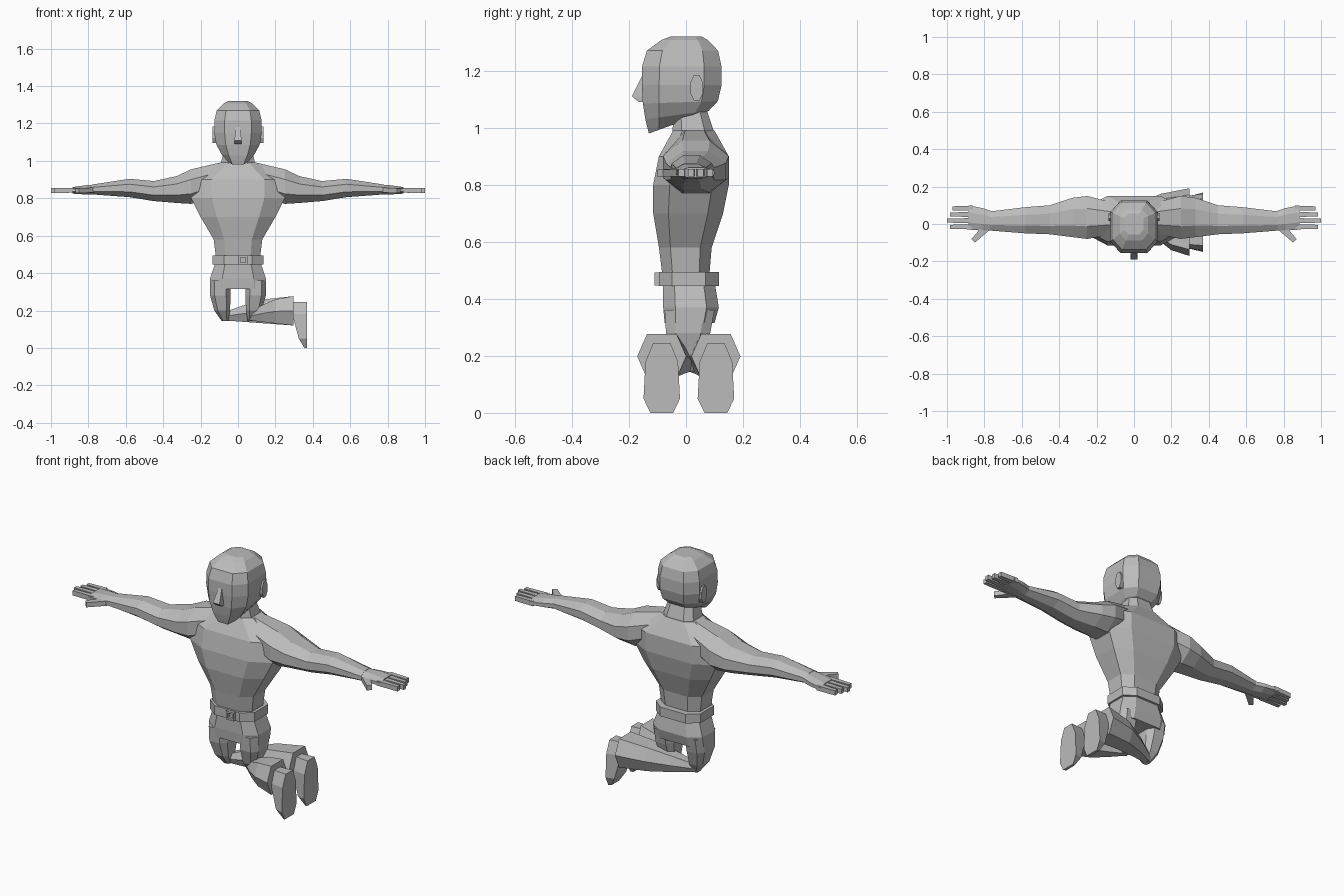
import bpy
import bmesh
import math
from mathutils import Vector

if "Cube" in bpy.data.objects:
    bpy.data.objects.remove(bpy.data.objects["Cube"], do_unlink=True)

GREY = (.5, .5, .5, 1)
clay = bpy.data.materials.new("plain grey")
clay.use_nodes = True
clay.diffuse_color = GREY
clay.node_tree.nodes["Principled BSDF"].inputs["Base Color"].default_value = GREY


def outline(sides, squareness=1):
    """Regular outline, scaled to touch the unit square and pushed towards it."""
    points = []
    for i in range(sides):
        angle = math.tau * (i + .5) / sides
        u, v = math.cos(angle), math.sin(angle)
        reach = max(abs(u), abs(v))
        pull = [math.copysign(abs(c / reach) ** squareness, c) for c in (u, v)]
        points.append(pull)
    return points


SQUARE = outline(4)
OCTAGON = outline(8)
BOXY = outline(8, .65)
HEXAGON = [(1, 0), (.6, 1), (-.6, 1), (-1, 0), (-.6, -1), (.6, -1)]


def mix(start, end, t):
    return start + (end - start) * t


def between(low, high, side):
    """Map side -1..1 onto low..high."""
    return mix(low, high, (side + 1) / 2)


def level(z, half_width, front, back, middle=0, back_rise=0, shape=BOXY):
    """Horizontal cross-section, optionally tilted up towards the back."""
    return [(middle + u * half_width, between(front, back, v),
             z + between(0, back_rise, v)) for u, v in shape]


def slice_x(x, front, back, bottom, top, shape=OCTAGON):
    """Upright cross-section facing along x."""
    return [(x, between(front, back, u), between(bottom, top, v)) for u, v in shape]


def loft(name, rings, mirrored=False):
    """Skin the cross-sections into a closed part with flat faces."""
    bm = bmesh.new()
    rows = [[bm.verts.new(point) for point in ring] for ring in rings]
    for lower, upper in zip(rows, rows[1:]):
        for i in range(len(lower)):
            bm.faces.new((lower[i - 1], lower[i], upper[i], upper[i - 1]))
    bm.faces.new(rows[0])
    bm.faces.new(rows[-1])
    bmesh.ops.recalc_face_normals(bm, faces=bm.faces)
    mesh = bpy.data.meshes.new(name)
    bm.to_mesh(mesh)
    bm.free()
    mesh.materials.append(clay)
    part = bpy.data.objects.new(name, mesh)
    bpy.context.collection.objects.link(part)
    if mirrored:
        part.modifiers.new("both sides", "MIRROR")


def box(name, centre, half):
    x, y, z = centre
    width, depth, height = half
    loft(name, [level(z + side * height, width, y - depth, y + depth, x, shape=SQUARE)
                for side in (-1, 1)])


def digit(name, start, end, base_width, tip_width, thickness):
    """Tapered finger lying in the horizontal plane, on both hands."""
    start, end = Vector(start), Vector(end)
    up = Vector((0, 0, thickness / 2))
    across = (end - start).cross(up).normalized()
    rings = [[point + across * u * width / 2 + up * v for u, v in SQUARE]
             for point, width in ((start, base_width), (end, tip_width))]
    loft(name, rings, mirrored=True)


# Torso widening from the waist to the shoulders, and neck
loft("torso", [
    level(.46, .115, -.08, .08),
    level(.58, .13, -.095, .09),
    level(.7, .2, -.115, .13),
    level(.8, .25, -.115, .15),
    level(.9, .25, -.095, .15),
    level(.99, .1, -.045, .1)])
loft("neck", [level(.95, .1, -.05, .11), level(1.1, .065, -.04, .06)])

# Head: rounded crown above, tapered jaw rising to the nape below
head_rings = []
for step in range(9):
    t = math.sin(math.pi * (step - 4) / 8)
    if t > 0:
        bulge, front_pull, back_pull, rise = t ** 5, .1, .07, 0
    else:
        bulge, front_pull, back_pull, rise = t * t, .025, .09, .06
    head_rings.append(level(
        z=1.15 + .17 * t,
        half_width=.127 * (1 - .6 * bulge),
        front=-.155 + front_pull * bulge,
        back=.125 - back_pull * bulge,
        back_rise=rise * bulge))
loft("head", head_rings)

# Nose wedge and ears
loft("nose", [level(z, width, front, -.13, shape=SQUARE) for z, width, front in (
    (1.18, .01, -.155), (1.11, .02, -.19), (1.09, .02, -.165))])
loft("ears", [slice_x(x, .015, .06, 1.095, 1.185) for x in (.1, .137)], mirrored=True)

# Belt with an open square buckle
loft("belt", [level(z, .135, -.095, .115) for z in (.445, .495)])
for side in (-1, 1):
    offset = side * .018
    box("buckle_upright", (.027 + offset, -.1, .47), (.005, .01, .023))
    box("buckle_crossbar", (.027, -.1, .47 + offset), (.023, .01, .005))

# Hips and thighs, tapering to the knees
loft("hips", [
    level(.46, .12, -.08, .1),
    level(.37, .15, -.08, .115),
    level(.315, .15, -.075, .1)])
loft("thighs", [
    level(.36, .055, -.075, .1, middle=.094),
    level(.28, .055, -.07, .085, middle=.094),
    level(.2, .042, -.045, .06, middle=.085),
    level(.145, .018, -.005, .03, middle=.07)], mirrored=True)

# Outstretched arms and palms
loft("arms", [
    slice_x(.1, -.05, .11, .82, .99),
    slice_x(.25, -.08, .15, .77, .955),
    slice_x(.33, -.07, .14, .775, .918),
    slice_x(.45, -.055, .1, .785, .892),
    slice_x(.58, -.05, .09, .806, .904),
    slice_x(.77, -.035, .067, .82, .875)], mirrored=True)
loft("palms", [
    slice_x(.75, -.035, .065, .82, .875),
    slice_x(.81, -.035, .085, .82, .87),
    slice_x(.885, -.03, .1, .825, .86)], mirrored=True)

# Fingers, the second one longest, and thumbs angled forwards
for i, name in enumerate(("index", "middle", "ring", "little")):
    y = -.015 + i * .033
    tip = 1 - .015 * abs(i - 1)
    digit(name + "_fingers", (.86, y, .843), (tip, y, .842), .028, .021, .026)
digit("thumbs", (.78, -.01, .845), (.86, -.09, .84), .045, .026, .026)

# Lower legs folded to the same side, each swelling from knee to ankle
for side, knee, ankle_y in (("left", .05, -.085), ("right", -.09, .105)):
    shin = []
    for t in (0, .3, .6, 1):
        swell = math.sin(t * math.pi / 2)
        y = mix(.015, ankle_y, swell)
        spread = mix(.02, .086, swell)
        shin.append(slice_x(mix(knee, .297, t), y - spread, y + spread,
                            mix(.148, .12, t), mix(.185, .277, swell), HEXAGON))
    loft(side + "_shin", shin)

    # Foot with its flat sole facing sideways and toes pointing down
    loft(side + "_foot", [
        [(between(inner, .37, v), ankle_y + u * spread * between(.8, 1, v), z)
         for u, v in SQUARE]
        for z, inner, spread in ((0, .355, .04), (.05, .325, .064),
                                 (.18, .29, .057), (.245, .29, .03))])
